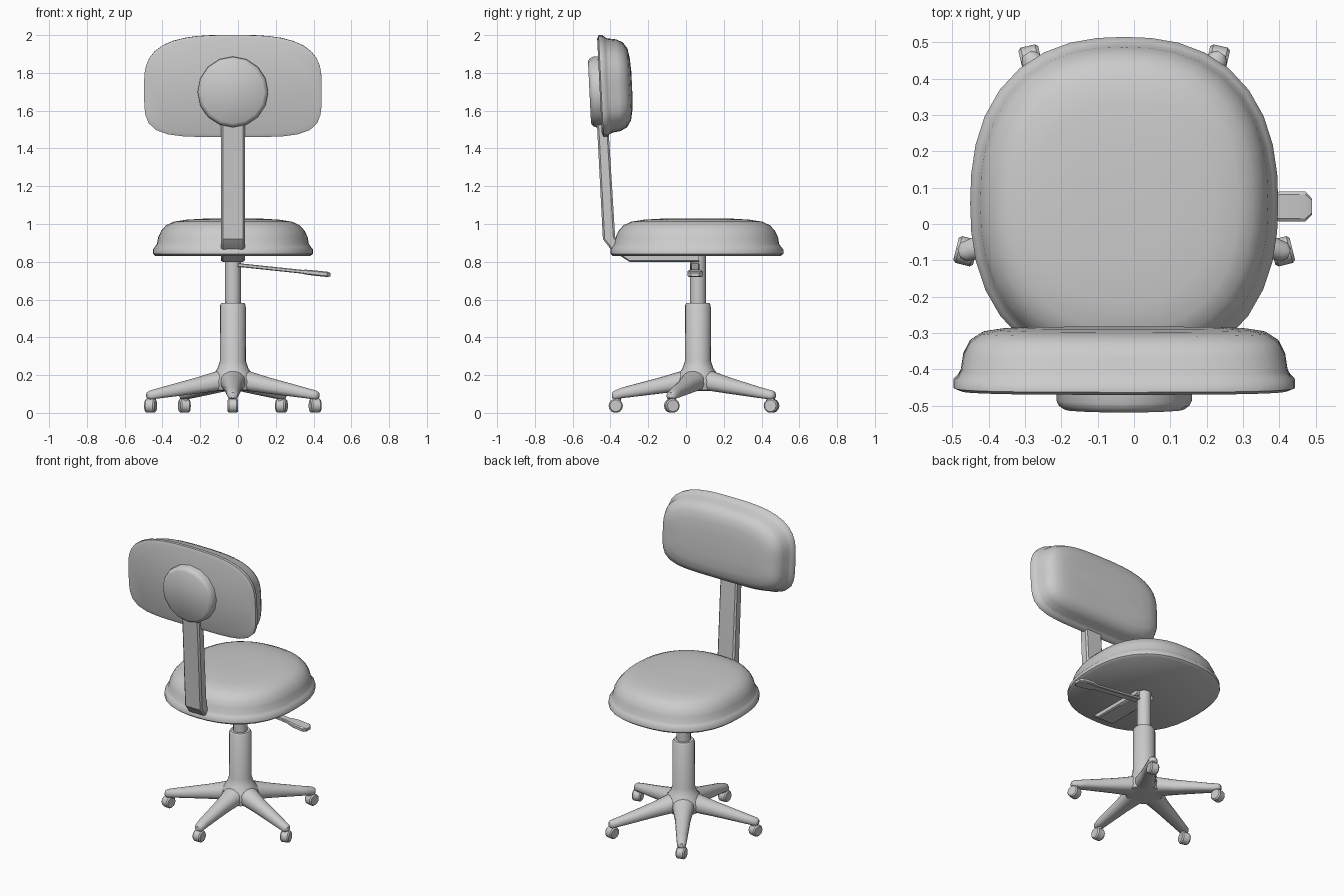
import bpy, bmesh, math
from mathutils import Vector, Matrix

if "Cube" in bpy.data.objects:
    bpy.data.objects.remove(bpy.data.objects["Cube"])

CX, CY = -0.027, 0.063   # column axis


def loft(name, rings, angle=35, loc=(0, 0, 0), rot=(0, 0, 0)):
    """Skin a list of equal-length point rings and cap both ends."""
    bm = bmesh.new()
    vr = [[bm.verts.new(p) for p in ring] for ring in rings]
    n = len(vr[0])
    for a, b in zip(vr, vr[1:]):
        for i in range(n):
            j = (i + 1) % n
            bm.faces.new((a[i], a[j], b[j], b[i]))
    bm.faces.new(vr[0])
    bm.faces.new(vr[-1])
    bmesh.ops.recalc_face_normals(bm, faces=bm.faces)
    me = bpy.data.meshes.new(name)
    bm.to_mesh(me)
    bm.free()
    ob = bpy.data.objects.new(name, me)
    bpy.context.collection.objects.link(ob)
    ob.location, ob.rotation_euler = loc, rot
    bpy.ops.object.select_all(action='DESELECT')
    ob.select_set(True)
    bpy.context.view_layer.objects.active = ob
    bpy.ops.object.shade_smooth_by_angle(angle=math.radians(angle))
    return ob


def outline(a, b, n_top=2, n_bot=2, seg=32):
    """Superellipse points with separate upper and lower exponents."""
    pts = []
    for i in range(seg):
        t = 2 * math.pi * i / seg
        c, s = math.cos(t), math.sin(t)
        n = n_top if s >= 0 else n_bot
        k = (abs(c) ** n + abs(s) ** n) ** (-1 / n)
        pts.append((a * c * k, b * s * k))
    return pts


def lathe(name, profile, seg, loc, rot=(0, 0, 0), angle=35):
    return loft(name, [[(x, y, z) for x, y in outline(r, r, seg=seg)]
                       for r, z in profile], angle, loc, rot)


def box_ring(half, chamfer):
    """Chamfered rectangle in (u, v), each in -1..1."""
    c, d = 1 - half, 1 - chamfer
    return [(-c, -1), (c, -1), (1, -d), (1, d), (c, 1), (-c, 1), (-1, d), (-1, -d)]


# Seat cushion with piped lower rim
seat = [(.015, .83), (0, .842), (0, .865), (.012, .88), (.022, .895), (.028, .93),
        (.045, .965), (.07, .993), (.11, 1.012), (.18, 1.023), (.3, 1.03)]
loft("seat", [[(x, y, z) for x, y in outline(.424 - i, .458 - i, 2.4, 2.35, 36)]
              for i, z in seat], 50, (CX, .057, 0))

# Backrest cushion, leaning slightly backwards
TILT = (math.radians(2.8), 0, 0)
back = [(.02, 0), (0, .008), (0, .028), (.012, .04), (.02, .055), (.027, .1),
        (.045, .135), (.08, .158), (.13, .167), (.2, .172)]
loft("backrest", [[(x, w, z) for x, z in outline(.47 - i, .27 - i, 3, 4.8, 48)]
                  for i, w in back], 50, (CX, -.458, 1.73), TILT)

# Round mounting boss behind the backrest
disc = [(.187, .02), (.187, -.03), (.18, -.045), (.165, -.056)]
loft("backrest_boss", [[(x, w, z) for x, z in outline(r, r, seg=16)] for r, w in disc],
     40, (CX, -.455, 1.70), TILT)

# Bent support bar: (rear y, z, front y, z) along its length
bar = [(-.482, 1.62, -.425, 1.62), (-.47, 1.5, -.41, 1.5), (-.44, .92, -.375, .93),
       (-.395, .862, -.35, .895), (-.30, .80, -.285, .84), (.07, .80, .07, .84)]
rings = []
for y0, z0, y1, z1 in bar:
    a, b = Vector((0, y0, z0)), Vector((0, y1, z1))
    rings.append([a.lerp(b, (v + 1) / 2) + Vector((CX + .063 * u, 0, 0))
                  for u, v in box_ring(.15, .3)])
loft("support_bar", rings, 30)

# Gas lift piston
lathe("piston", [(.043, .5), (.043, .84)], 20, (CX, CY, 0))

# Outer column flaring into the hub
lathe("column_hub", [(.06, .115), (.11, .12), (.12, .165), (.104, .205), (.082, .235),
                     (.069, .275), (.068, .57), (.06, .582)], 20, (CX, CY, 0), angle=50)

# Height lever: thin rod, then flat paddle (x, half width, half thickness)
rod = [(0, .024, .01), (.34, .024, .01), (.36, .03, .013), (.40, .041, .014),
       (.472, .041, .014), (.49, .022, .009)]
rings = []
for x, w, t in rod:
    zc = .783 - .105 * x
    rings.append([(x, .048 + w * u, zc + t * v) for u, v in box_ring(.2, .4)])
loft("height_lever", rings, 30)

# Five star legs with casters: (angle, caster radius, wheel axis angle)
legs = [("front", -90, .435, 0), ("right", -17.6, .457, 14), ("left", 197.6, .457, -14),
        ("rear_right", 56.6, .467, -13), ("rear_left", 123.4, .467, 13)]
for tag, ang, rad, axis in legs:
    tip = rad + .02
    sections = [(0, .08, .118, .25), (.1, .064, .115, .218), (.2, .048, .102, .188),
                (.4, .033, .078, .135), (tip - .014, .027, .07, .118),
                (tip, .014, .08, .108)]
    rings = []
    for r, w, z0, z1 in sections:
        mid, h = (z0 + z1) / 2, (z1 - z0) / 2
        rings.append([(r, y, mid + z) for y, z in outline(w, h, 2, 3.5, 16)])
    a = math.radians(ang)
    loft("leg_" + tag, rings, 50, (CX, CY, 0), (0, 0, a))
    px, py = CX + rad * math.cos(a), CY + rad * math.sin(a)
    # Wheel lying across its axis
    wheel = [(.031, -.028), (.038, -.02), (.038, .02), (.031, .028)]
    loft("caster_" + tag, [[(w, y, z) for y, z in outline(r, r, seg=14)] for r, w in wheel],
         40, (px, py, .038), (0, 0, math.radians(axis)))
    # Stem joining wheel to leg
    lathe("caster_stem_" + tag, [(.018, .04), (.018, .09)], 12,
          (px - .01 * math.cos(a), py - .01 * math.sin(a), 0))
